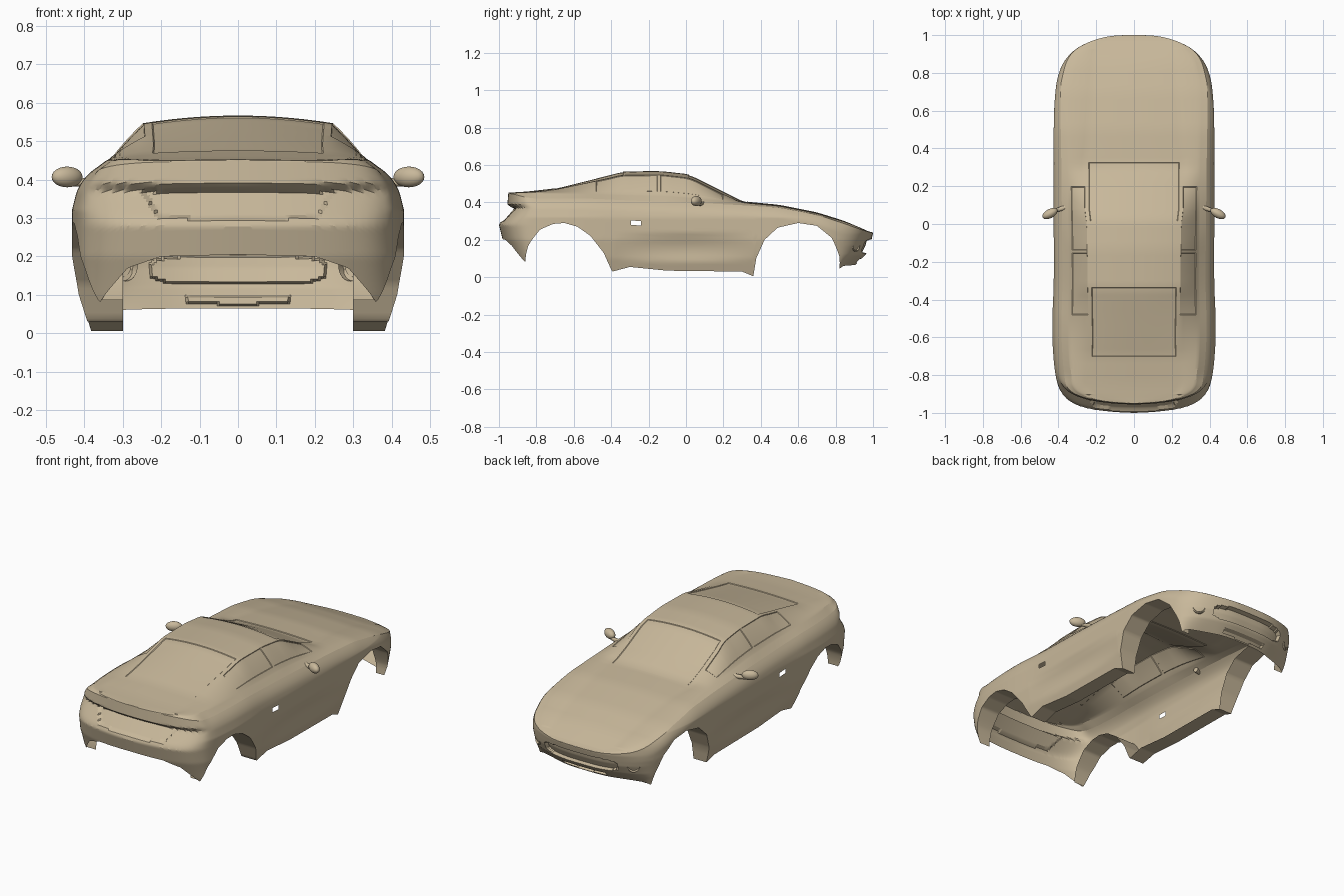
import bpy, bmesh, math
from mathutils import Vector, Matrix

old = bpy.data.objects.get("Cube")
if old:
    bpy.data.objects.remove(old, do_unlink=True)

# One paint colour for the whole shell
paint = bpy.data.materials.new("tan_paint")
paint.use_nodes = True
TAN = (0.578, 0.479, 0.325, 1)
paint.diffuse_color = TAN
paint.node_tree.nodes["Principled BSDF"].inputs["Base Color"].default_value = TAN


def lerp_table(table, v):
    """Linear lookup in a table of (key, value) pairs sorted by key."""
    if v <= table[0][0]:
        return table[0][1]
    for (a, p), (b, q) in zip(table, table[1:]):
        if v <= b:
            return p + (q - p) * (v - a) / (b - a)
    return table[-1][1]


def smooth_table(table, v, r=0.03):
    """Table lookup averaged over a small window, to round its corners."""
    return sum(lerp_table(table, v + r * k / 2) for k in range(-2, 3)) / 5


def finish(name, bm, angle=28):
    bmesh.ops.remove_doubles(bm, verts=bm.verts, dist=0.0004)
    bmesh.ops.recalc_face_normals(bm, faces=bm.faces)
    mesh = bpy.data.meshes.new(name)
    bm.to_mesh(mesh)
    bm.free()
    mesh.materials.append(paint)
    ob = bpy.data.objects.new(name, mesh)
    bpy.context.collection.objects.link(ob)
    mirror = ob.modifiers.new("mirror", 'MIRROR')
    mirror.use_clip = True
    mirror.merge_threshold = 0.0005
    bpy.ops.object.select_all(action='DESELECT')
    ob.select_set(True)
    bpy.context.view_layer.objects.active = ob
    bpy.ops.object.shade_smooth_by_angle(angle=math.radians(angle))
    return ob


def skin(columns):
    """Surface through equally long columns of points; returns faces by (column, row)."""
    bm = bmesh.new()
    grid = [[bm.verts.new(p) for p in col] for col in columns]
    cells = {}
    for i in range(len(grid) - 1):
        for j in range(len(grid[0]) - 1):
            cells[i, j] = bm.faces.new((grid[i][j], grid[i + 1][j],
                                        grid[i + 1][j + 1], grid[i][j + 1]))
    return bm, cells


# Half outline in plan, nose centre to tail centre
OUTLINE = [(0, 1), (.12, .995), (.22, .97), (.31, .925), (.37, .86), (.405, .77),
           (.42, .65), (.425, .5), (.425, .3), (.425, 0), (.425, -.3), (.432, -.5),
           (.43, -.65), (.415, -.8), (.385, -.89), (.32, -.95), (.2, -.985), (0, -1)]
# Lower edge: wheel arches and sill along y, tail bumper along x
LOW = [(-.9, .08), (-.85, .17), (-.78, .255), (-.71, .285), (-.65, .29), (-.58, .27),
       (-.51, .22), (-.44, .13), (-.395, .03), (-.3, .055), (-.1, .035), (.3, .03),
       (.36, .005), (.375, .1), (.42, .2), (.49, .265), (.6, .29), (.7, .275),
       (.78, .21), (.83, .1), (.842, .045), (.9, .06), (1, .065)]
TAIL_LOW = [(0, .205), (.2, .2), (.29, .17), (.34, .12), (.378, .08)]
BELT = [(-1, .45), (-.9, .43), (-.8, .42), (-.5, .42), (-.3, .41), (0, .4), (.3, .385),
        (.5, .372), (.7, .335), (.85, .285), (.95, .25), (1, .235)]
# How far flanks, tail and nose tuck in at each height
FLANK = [(0, .045), (.1, .015), (.2, 0), (.32, 0), (.38, .015), (.45, .03)]
TAIL = [(.08, .07), (.2, .02), (.28, 0), (.3, .01), (.37, .07), (.39, .045), (.45, .05)]
NOSE = [(.05, .11), (.12, .04), (.17, .015), (.235, 0)]


def sample_outline():
    pts = [Vector(p) for p in OUTLINE]
    ext = [Vector((-pts[1].x, pts[1].y))] + pts + [Vector((-pts[-2].x, pts[-2].y))]
    out = []
    for i in range(1, len(pts)):
        a, b, c, d = ext[i - 1:i + 3]
        n = math.ceil((c - b).length / 0.0075)
        for k in range(n):
            t = k / n
            out.append(b + (c - a) * t / 2 + (2 * a - 5 * b + 4 * c - d) * t * t / 2
                       + (3 * b - a - 3 * c + d) * t ** 3 / 2)
    return out + [pts[-1]]


def low_edge(x, y):
    return lerp_table(TAIL_LOW, x) if y < -.9 else lerp_table(LOW, y)


def body_point(x, y, z, belt):
    """Place an outline point at a height, with tuck-in and shallow recesses."""
    t = min(1, max(0, (abs(y) - .78) / .2))
    s = t * t * (3 - 2 * t)
    roll = .025 * max(0, 1 - (belt - z) / .06) ** 2 * (1 - s)
    scoop = 0
    if -.38 < y < .36 and .08 < z < .24:
        scoop = .016 * math.sin(math.pi * (z - .08) / .16) * math.cos(math.pi * (y + .01) / .74)
    nx = x * (1 - (lerp_table(FLANK, z) + roll + scoop) / .43)
    ny = y * (1 - s * lerp_table(NOSE if y > 0 else TAIL, z))
    if y > .85:
        # Grille and lower intake
        r = max(0, abs(z - .165) / .036) ** 4 + (x / .23) ** 4
        if r < 1:
            ny -= .025
        if abs(z - .0875) < .011 and x < .14:
            ny -= .02
    elif y < -.9 and .3 < z < .37 and x < .2 + (z - .3) * .8:
        # Number plate recess
        ny += .014
    return Vector((nx, ny, z))


ROWS = 30
outline = sample_outline()
columns = []
for p in outline:
    x, y = max(0, p.x), p.y
    lo, belt = low_edge(x, y), smooth_table(BELT, y)
    columns.append([body_point(x, y, lo + (belt - lo) * j / ROWS, belt)
                    for j in range(ROWS + 1)])

# Lower body with door handle openings
bm, cells = skin(columns)
handle = [f for f in bm.faces
          if abs(f.calc_center_median().y + .27) < .026
          and abs(f.calc_center_median().z - .29) < .01]
bmesh.ops.delete(bm, geom=handle, context='FACES')
finish("lower_body", bm)

# Inner returns of wheel arches and sills
ribs = []
for p, col in zip(outline, columns):
    if -.9 <= p.y <= .842:
        e = col[0]
        ribs.append([e, Vector((min(.30, e.x), e.y, e.z))])
bm, _ = skin(ribs)
finish("arch_and_sill_returns", bm)

# Upper shell: bonnet, cabin and tail deck in cross-sections
CENTRE = [(-.95, .452), (-.85, .458), (-.7, .475), (-.5, .525), (-.34, .566), (-.13, .567),
          (.02, .55), (.2, .46), (.31, .405), (.5, .387), (.7, .347), (.85, .3), (1, .235)]
SHOULDER_Z = [(-.95, .45), (-.7, .45), (-.5, .447), (-.1, .438), (.1, .42), (.3, .397),
              (.5, .38), (.7, .342), (.85, .295), (1, .235)]
SHOULDER_X = [(-.95, .33), (-.5, .35), (0, .358), (.5, .37), (.95, .36)]
ROOF_X = [(-.95, .25), (-.6, .24), (-.33, .245), (0, .25), (.27, .285), (.4, .25), (1, .2)]
DROP = [(-.95, .002), (-.7, .008), (-.4, .02), (.2, .02), (.33, .008), (.8, .006), (1, 0)]
SIDE, TOP = 6, 12

sections = []
for col in columns:
    edge = col[-1]
    y = edge.y
    zc = smooth_table(CENTRE, y)
    zr = zc - lerp_table(DROP, y)
    zs = min(smooth_table(SHOULDER_Z, y), zr)
    xs = min(lerp_table(SHOULDER_X, y), edge.x * .9)
    xr = min(smooth_table(ROOF_X, y), edge.x * .68)
    shoulder, roof = Vector((xs, y, zs)), Vector((xr, y, zr))
    row = [edge.lerp(shoulder, k / SIDE) for k in range(SIDE)]
    row += [shoulder.lerp(roof, k / SIDE) + Vector((.35, 0, .35)) * .03
            * (k / SIDE) * (1 - k / SIDE) * (edge.x > .3) for k in range(SIDE)]
    for k in range(TOP + 1):
        u = 1 - k / TOP
        row.append(Vector((xr * u, y, zc + (zr - zc) * u * u)))
    sections.append(row)

bm, cells = skin(sections)


def panel(first_row, last_row, y_min, y_max):
    return [f for (i, j), f in cells.items() if first_row <= j < last_row
            and y_min < sections[i][j].y < y_max]


# Slightly recessed windows
glass = [panel(SIDE + 1, 2 * SIDE, -.13, .2), panel(SIDE + 1, 2 * SIDE, -.48, -.15),
         panel(2 * SIDE + 1, 2 * SIDE + TOP, .02, .33),
         panel(2 * SIDE + 1, 2 * SIDE + TOP, -.7, -.33)]
bmesh.ops.recalc_face_normals(bm, faces=bm.faces)
for faces in glass:
    bmesh.ops.inset_region(bm, faces=faces, thickness=.003, depth=-.003,
                           use_boundary=False, use_even_offset=True)
for v in bm.verts:
    if v.co.x < .004:
        v.co.x = 0
finish("upper_shell", bm, 25)

# Door mirrors: rounded housing on a short arm
bm = bmesh.new()
tilt = Matrix.Translation((.445, .055, .407)) @ Matrix.Rotation(-.5, 4, 'Z')
bmesh.ops.create_uvsphere(bm, u_segments=20, v_segments=12, radius=1,
                          matrix=tilt @ Matrix.Diagonal((.044, .024, .027, 1)))
arm = Vector((.42, .07, .393)) - Vector((.37, .085, .395))
turn = arm.to_track_quat('Z', 'Y').to_matrix().to_4x4()
bmesh.ops.create_cone(bm, cap_ends=True, segments=10, radius1=.014, radius2=.009, depth=.07,
                      matrix=Matrix.Translation((.395, .078, .393)) @ turn)
finish("door_mirrors", bm, 40)

# Round headlamps: rim and domed lens set into the nose corners
bm = bmesh.new()
aim = Vector((.55, .82, .08)).to_track_quat('Z', 'Y').to_matrix().to_4x4()
place = Matrix.Translation((.297, .898, .172)) @ aim
PROFILE = [(.036, -.01), (.036, .012), (.032, .016), (.028, .012), (.026, .006),
           (.014, .011), (0, .013)]
lamp = [[place @ Vector((r * math.cos(a), r * math.sin(a), h)) for r, h in PROFILE]
        for a in (k * math.tau / 24 for k in range(25))]
bm.free()
bm, _ = skin(lamp)
finish("headlamps", bm, 40)
